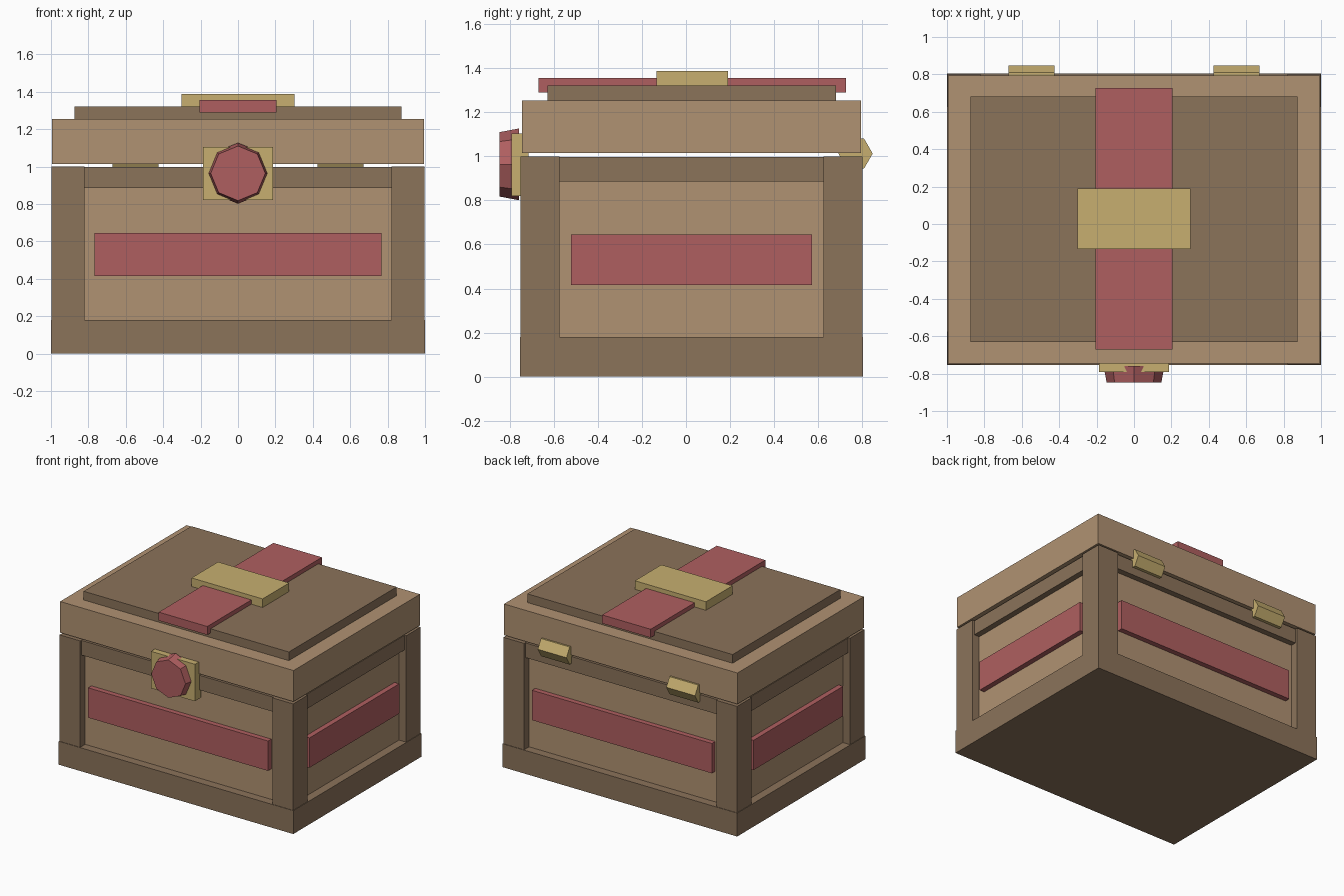
import bpy, bmesh, math
from mathutils import Matrix

cube = bpy.data.objects.get("Cube")
if cube:
    bpy.data.objects.remove(cube, do_unlink=True)


def material(name, r, g, b):
    # 8-bit display values to linear
    col = [((c / 255 + 0.055) / 1.055) ** 2.4 for c in (r, g, b)] + [1]
    m = bpy.data.materials.new(name)
    m.use_nodes = True
    m.diffuse_color = col
    m.node_tree.nodes["Principled BSDF"].inputs["Base Color"].default_value = col
    return m


DARK = material("dark wood", 139, 115, 90)
LIGHT = material("light wood", 176, 146, 114)
RED = material("red cloth", 175, 95, 96)
GOLD = material("brass", 199, 175, 112)


def finish(name, bm, mat):
    bmesh.ops.recalc_face_normals(bm, faces=bm.faces)
    me = bpy.data.meshes.new(name)
    bm.to_mesh(me)
    bm.free()
    me.materials.append(mat)
    ob = bpy.data.objects.new(name, me)
    bpy.context.collection.objects.link(ob)
    return ob


def box(name, mat, x, y, z):
    """Box from (min, max) ranges on each axis."""
    bm = bmesh.new()
    bmesh.ops.create_cube(bm, size=1)
    for v in bm.verts:
        v.co = [sum(r) / 2 + c * (r[1] - r[0]) for c, r in zip(v.co, (x, y, z))]
    return finish(name, bm, mat)


def prism(name, mat, sides, r1, r2, depth, loc, rot):
    bm = bmesh.new()
    bmesh.ops.create_cone(bm, cap_ends=True, segments=sides, radius1=r1,
                          radius2=r2, depth=depth,
                          matrix=Matrix.Translation(loc) @ rot)
    return finish(name, bm, mat)


# Body: outer half sizes and depth centre
W, D, CY = 1.0, 0.78, 0.025
BASE, TOP, POST = 0.18, 1.0, 0.18


def inset_box(name, mat, inset, z):
    box(name, mat, (inset - W, W - inset), (CY - D + inset, CY + D - inset), z)


inset_box("base", DARK, 0, (0, BASE))
inset_box("panels", LIGHT, 0.065, (BASE - 0.02, TOP - 0.01))
inset_box("top_rail", DARK, 0.02, (0.885, TOP - 0.002))

# Corner posts
for sx, side in ((-1, "right"), (1, "left")):
    for sy, end in ((-1, "front"), (1, "back")):
        x = sorted((sx * (W - 0.004), sx * (W - POST)))
        y = sorted((CY + sy * (D - 0.004), CY + sy * (D - POST)))
        box(f"{end}_{side}_post", DARK, x, y, (BASE, TOP))

# Cloth bands on the four walls
band_z = (0.415, 0.645)
for s, end, side in ((-1, "front", "right"), (1, "back", "left")):
    y = sorted((CY + s * (D - 0.025), CY + s * (D - 0.1)))
    box(f"{end}_band", RED, (-0.767, 0.767), y, band_z)
    x = sorted((s * (W - 0.025), s * (W - 0.1)))
    box(f"{side}_band", RED, x, (CY - 0.547, CY + 0.547), band_z)

# Lid with raised panel, ribbon and clasp
box("lid", LIGHT, (-0.995, 0.995), (CY - 0.77, CY + 0.77), (1.015, 1.255))
box("lid_panel", DARK, (-0.875, 0.875), (-0.63, 0.682), (1.25, 1.322))
box("lid_ribbon", RED, (-0.207, 0.207), (-0.67, 0.726), (1.29, 1.355))
box("lid_clasp", GOLD, (-0.303, 0.303), (-0.133, 0.19), (1.322, 1.388))

# Lock plate and eight-sided knob
box("lock_plate", GOLD, (-0.187, 0.187), (-0.792, -0.715), (0.82, 1.105))
prism("lock_knob", RED, 8, 0.163, 0.146, 0.09, (0, -0.803, 0.964),
      Matrix.Rotation(math.pi / 2, 4, "X"))

# Six-sided hinge barrels, one edge pointing back
hinge_rot = Matrix.Rotation(math.pi / 2, 4, "Y")
for sx, side in ((-1, "right"), (1, "left")):
    prism(f"{side}_hinge", GOLD, 6, 0.078, 0.078, 0.245,
          (sx * 0.548, 0.77, 1.013), hinge_rot)
